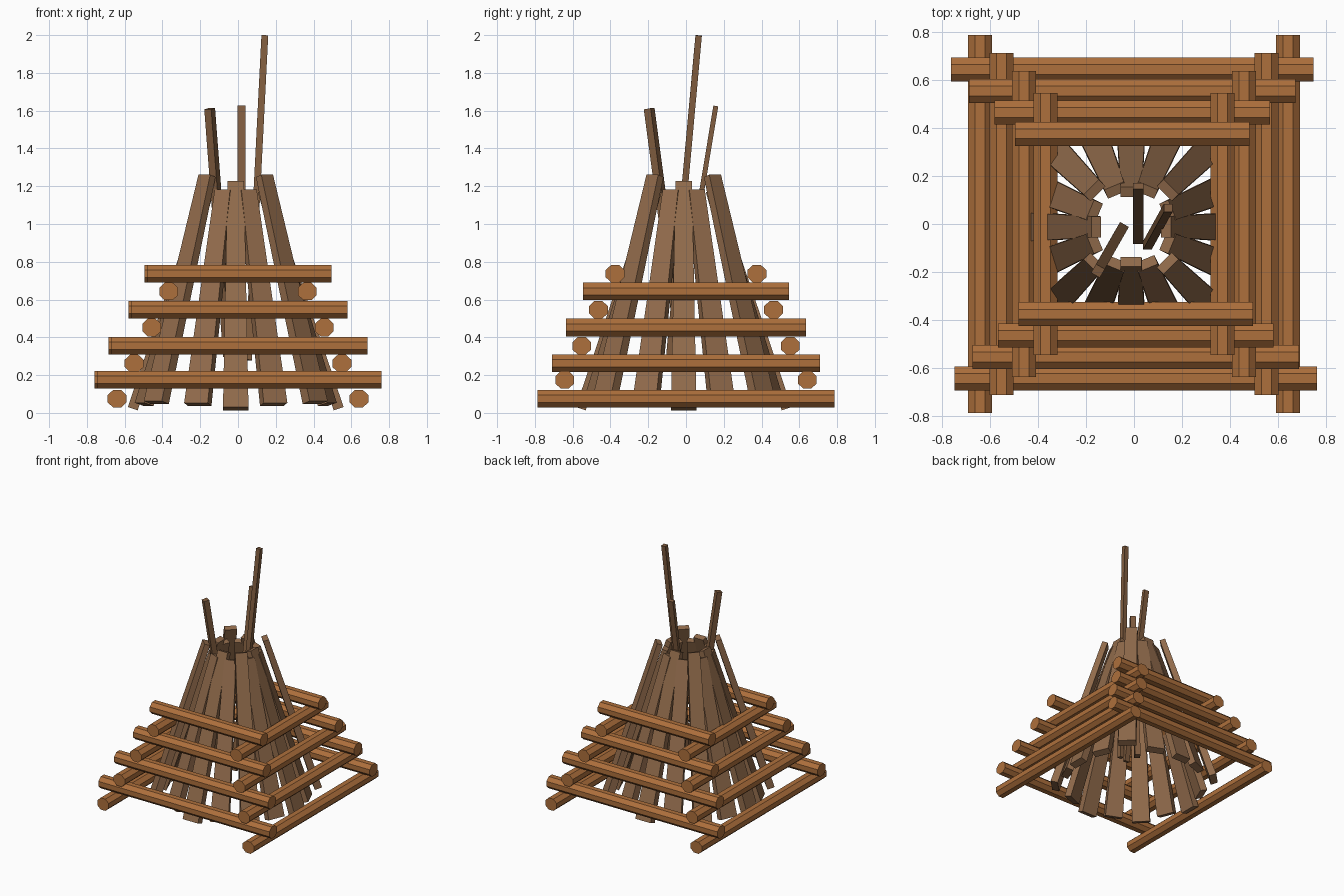
import bpy, math
from mathutils import Vector, Matrix

if "Cube" in bpy.data.objects:
    bpy.data.objects.remove(bpy.data.objects["Cube"])


def material(name, color):
    m = bpy.data.materials.new(name)
    m.diffuse_color = (*color, 1)
    m.use_nodes = True
    m.node_tree.nodes["Principled BSDF"].inputs["Base Color"].default_value = m.diffuse_color
    return m


LOG = material("log_wood", (0.42, 0.16, 0.045))
PLANK = material("plank_wood", (0.28, 0.145, 0.07))
STICK = material("stick_wood", (0.22, 0.11, 0.05))


def add_mesh(name, verts, faces, mat):
    me = bpy.data.meshes.new(name)
    me.from_pydata(verts, [], faces)
    me.materials.append(mat)
    ob = bpy.data.objects.new(name, me)
    bpy.context.collection.objects.link(ob)
    return ob


def prism(name, rings, mat):
    """Solid lofted between two matching rings of points."""
    a, b = rings
    n = len(a)
    faces = [(i, (i + 1) % n, n + (i + 1) % n, n + i) for i in range(n)]
    faces += [tuple(reversed(range(n))), tuple(range(n, 2 * n))]
    return add_mesh(name, a + b, faces, mat)


def beam(name, p, q, outward, size_p, size_q, mat):
    """Tapered board from p to q; sizes are (width, thickness along outward)."""
    p, q = Vector(p), Vector(q)
    axis = (q - p).normalized()
    out = Vector(outward)
    out = (out - axis * out.dot(axis)).normalized()
    side = out.cross(axis)
    rings = []
    for c, (w, t) in ((p, size_p), (q, size_q)):
        rings.append([c + side * (sx * w / 2) + out * (sy * t / 2)
                      for sx, sy in ((-1, 1), (-1, -1), (1, -1), (1, 1))])
    return prism(name, rings, mat)


def log(name, center, half, along_x):
    """Eight-sided log lying along x or y."""
    rings = []
    for end in (-half, half):
        ring = []
        for i in range(8):
            a = math.radians(22.5 + 45 * i)
            u, v = 0.054 * math.cos(a), 0.0505 * math.sin(a)
            off = Vector((end, u, v)) if along_x else Vector((-u, end, v))
            ring.append(Vector(center) + off)
        rings.append(ring)
    return prism(name, rings, LOG)


# Stacked log crib: pairs alternate direction and step inward
# (distance from centre, height, half length)
y_logs = [(0.64, 0.075, 0.785), (0.55, 0.262, 0.71),
          (0.457, 0.452, 0.635), (0.367, 0.643, 0.545)]
x_logs = [(0.642, 0.175, 0.753), (0.552, 0.355, 0.678),
          (0.464, 0.546, 0.572), (0.375, 0.737, 0.487)]
for tier, ((d, z, h), (d2, z2, h2)) in enumerate(zip(y_logs, x_logs), 1):
    for s, n in ((-1, "left"), (1, "right")):
        log(f"{n}_log_{tier}", (s * d, 0, z), h, False)
    for s, n in ((-1, "front"), (1, "back")):
        log(f"{n}_log_{tier}", (-s * 0.007, s * d2, z2), h2, True)

# Ring of sixteen leaning planks
# (bottom radius, bottom z, top radius, top z) for straight, between, diagonal
kinds = [(0.545, 0.022, 0.145, 1.222),
         (0.525, 0.045, 0.165, 1.175),
         (0.595, 0.055, 0.215, 1.255)]
for i in range(16):
    rb, zb, rt, zt = kinds[(0, 1, 2, 1)[i % 4]]
    a = i * math.tau / 16
    d = Vector((math.cos(a), math.sin(a), 0))
    shift = Vector((-0.012, -0.012, 0))
    beam(f"plank_{i + 1}", d * rb + shift + Vector((0, 0, zb)),
         d * rt + shift + Vector((0, 0, zt)), d,
         (0.135, 0.055), (0.088, 0.042), PLANK)

# Three thin sticks poking out of the top
beam("tall_stick", (0.055, -0.09, 0.28), (0.142, 0.067, 1.998),
     (0.5, 0.87, 0) and (0, 1, 0), (0.036, 0.034), (0.036, 0.034), STICK)
beam("back_stick", (0.018, -0.07, 0.25), (0.018, 0.158, 1.625),
     (0, 1, 0), (0.043, 0.026), (0.043, 0.026), STICK)
beam("left_stick", (-0.05, -0.02, 0.3), (-0.15, -0.195, 1.61),
     (0.5, 0.87, 0), (0.042, 0.042), (0.042, 0.042), STICK)
